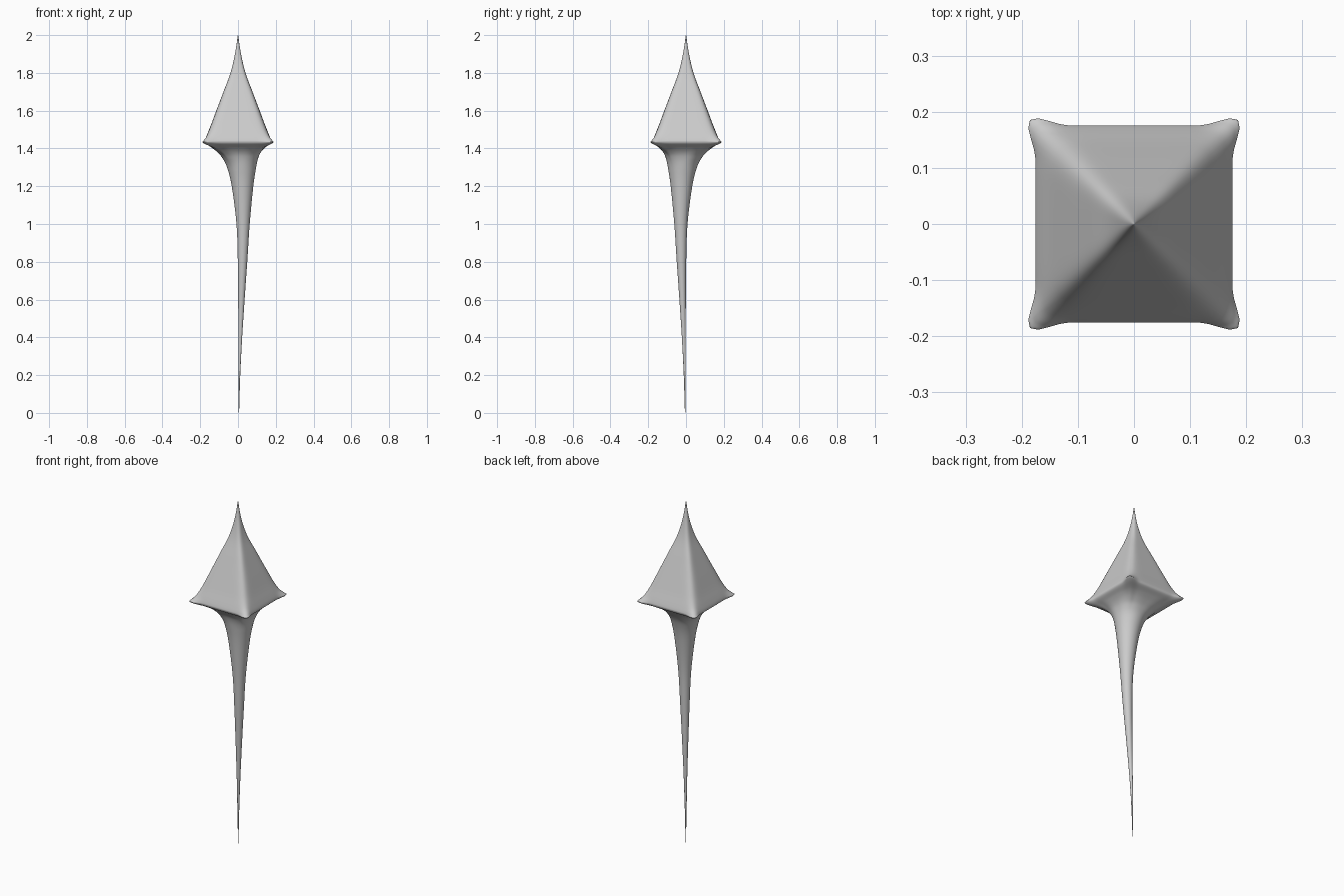
import bpy
import bmesh
from math import sin, cos, tau

cube = bpy.data.objects.get("Cube")
if cube:
    bpy.data.objects.remove(cube, do_unlink=True)

SIDES = 128
SUBSTEPS = 6

# Cross-sections from tip to point:
# height, half width, squareness exponent, corner horn, sideways bend
SECTIONS = [
    (2.0, .001, 2, 0, 0),
    (1.9, .016, 2.5, 0, 0),
    (1.8, .04, 4, 0, 0),
    (1.7, .077, 6, 0, 0),
    (1.6, .115, 7, 0, 0),
    (1.52, .145, 8, 0, 0),
    (1.47, .165, 8, .03, 0),
    (1.445, .174, 8, .1, 0),
    (1.434, .175, 8, .155, 0),
    (1.423, .168, 7, .12, 0),
    (1.405, .142, 4, .08, .002),
    (1.38, .115, 3, .04, .006),
    (1.35, .095, 2.4, .01, .012),
    (1.3, .077, 2, 0, .019),
    (1.2, .057, 2, 0, .024),
    (1.0, .035, 2, 0, .027),
    (.8, .025, 2, 0, .024),
    (.6, .017, 2, 0, .018),
    (.4, .01, 2, 0, .012),
    (.2, .005, 2, 0, .007),
    (0, .001, 2, 0, .005),
]


def spline(a, b, c, d, t):
    """Smooth curve value between b and c."""
    return b + t / 2 * (c - a + t * (2*a - 5*b + 4*c - d + t * (3*(b - c) + d - a)))


def smooth_sections(keys):
    padded = [keys[0]] + keys + [keys[-1]]
    for i in range(len(keys) - 1):
        for step in range(SUBSTEPS):
            yield [spline(*v, step / SUBSTEPS) for v in zip(*padded[i:i + 4])]
    yield keys[-1]


def outline(half, power, horn, angle):
    """Radius of a rounded square whose corners can be drawn out."""
    c, s = abs(cos(angle)), abs(sin(angle))
    radius = half / (c ** power + s ** power) ** (1 / power)
    return radius * (1 + max(horn, 0) * abs(sin(2 * angle)) ** 40)


# Square pointed cap flowing into the bent spike
bm = bmesh.new()
rings = []
for z, half, power, horn, bend in smooth_sections(SECTIONS):
    ring = []
    for k in range(SIDES):
        angle = tau * k / SIDES
        r = outline(max(half, .0005), max(power, 2), horn, angle)
        ring.append(bm.verts.new((r * cos(angle) + bend, r * sin(angle) - bend, z)))
    rings.append(ring)
for upper, lower in zip(rings, rings[1:]):
    for k in range(SIDES):
        n = (k + 1) % SIDES
        bm.faces.new((upper[k], lower[k], lower[n], upper[n]))
bm.faces.new(rings[0])
bm.faces.new(rings[-1][::-1])
bmesh.ops.recalc_face_normals(bm, faces=bm.faces)

mesh = bpy.data.meshes.new("spike_body")
bm.to_mesh(mesh)
bm.free()
body = bpy.data.objects.new("spike_body", mesh)
bpy.context.collection.objects.link(body)

# Light grey finish
grey = bpy.data.materials.new("light_grey")
grey.use_nodes = True
colour = (.6, .6, .6, 1)
grey.diffuse_color = colour
grey.node_tree.nodes["Principled BSDF"].inputs["Base Color"].default_value = colour
mesh.materials.append(grey)
mesh.shade_smooth()
